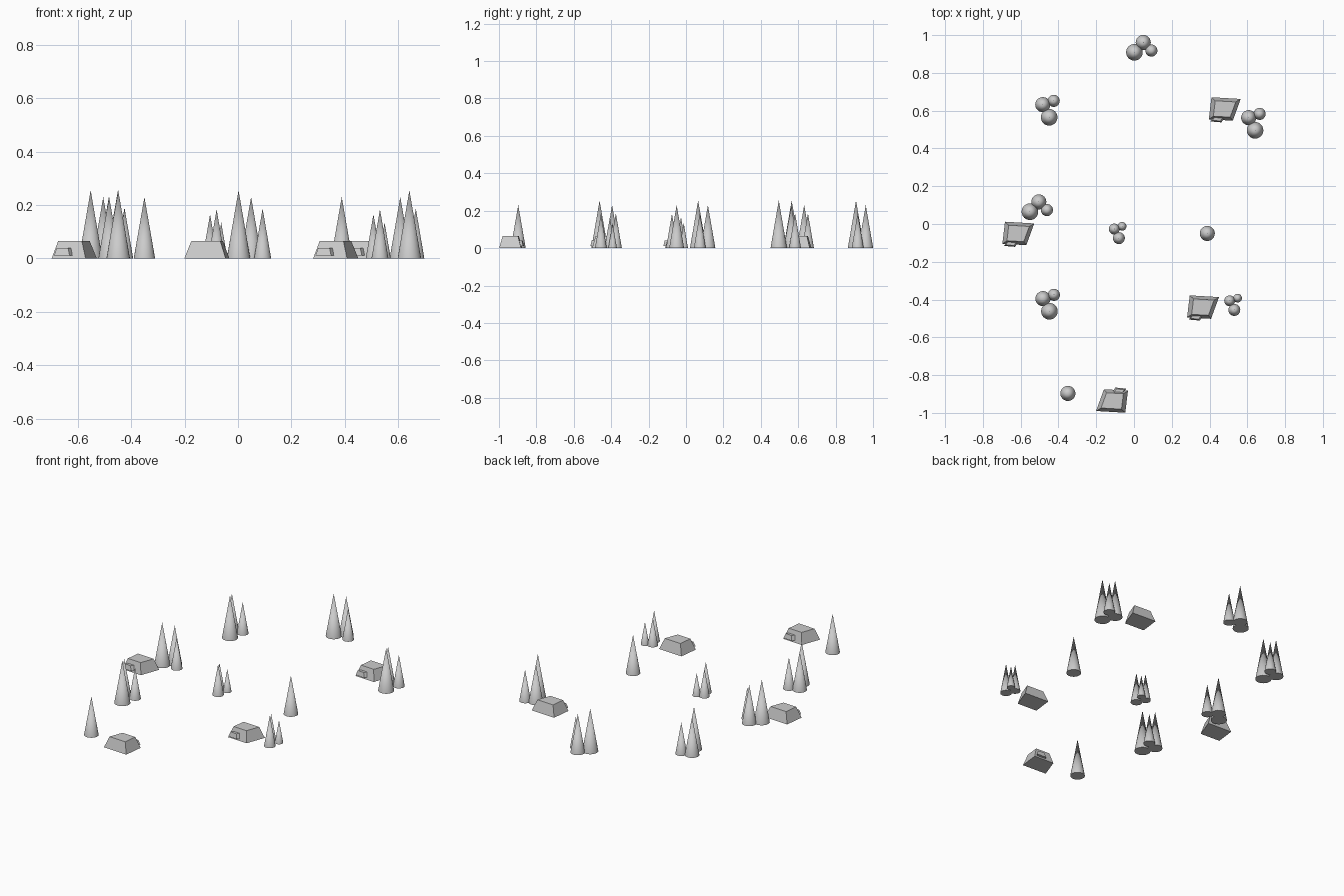
import bpy, bmesh, math
from mathutils import Vector, Matrix

if "Cube" in bpy.data.objects:
    bpy.data.objects.remove(bpy.data.objects["Cube"])


def tree(name, x, y, r, h):
    bpy.ops.mesh.primitive_cone_add(vertices=24, radius1=r, radius2=0, depth=h,
                                    location=(x, y, h / 2))
    bpy.context.object.name = name
    bpy.ops.object.shade_smooth_by_angle(angle=math.radians(40))


def loft(bm, lower, upper):
    # closed block between two four-point rings
    a = [bm.verts.new(p) for p in lower]
    b = [bm.verts.new(p) for p in upper]
    bm.faces.new(a[::-1])
    bm.faces.new(b)
    for i in range(4):
        j = (i + 1) % 4
        bm.faces.new((a[i], a[j], b[j], b[i]))


def hut(name, x, y, turn=0):
    bm = bmesh.new()
    # skewed body tapering to a flat roof
    base = [(-.081, -.055), (.046, -.062), (.088, .053), (-.067, .062)]
    loft(bm, [(px, py, 0) for px, py in base],
         [(px * .7, py * .7, .065) for px, py in base])
    # projecting doorway on the sloping front
    front = [Vector(p) for p in ((-.072, -.066, .012), (-.014, -.071, .012),
                                 (-.020, -.064, .040), (-.062, -.060, .040))]
    loft(bm, front, [p + Vector((.018, .026, 0)) for p in front])
    bmesh.ops.recalc_face_normals(bm, faces=bm.faces)
    bm.transform(Matrix.Translation((x, y, 0)) @ Matrix.Rotation(turn, 4, 'Z'))
    me = bpy.data.meshes.new(name)
    bm.to_mesh(me)
    bm.free()
    bpy.context.collection.objects.link(bpy.data.objects.new(name, me))


SIZES = [(.044, .255), (.04, .23), (.032, .187)]   # large, medium, small tree
# two group layouts: offsets from the large tree
WIDE = [(0, 0), (.047, .052), (.09, .009)]
TALL = [(0, 0), (-.034, .067), (.024, .087)]

# tree groups: position of large tree, layout, scale
groups = [(.002, .909, WIDE, 1), (-.551, .065, WIDE, 1),
          (-.449, .565, TALL, 1), (.641, .496, TALL, 1),
          (-.448, -.462, TALL, 1),
          (-.080, -.075, TALL, .72), (.531, -.455, TALL, .72)]
for g, (x, y, layout, s) in enumerate(groups):
    for k, ((dx, dy), (r, h)) in enumerate(zip(layout, SIZES)):
        tree(f"tree_{g}_{k}", x + dx * s, y + dy * s, r * s, h * s)

# lone trees
for k, (x, y) in enumerate([(.388, -.05), (-.35, -.897)]):
    tree(f"lone_tree_{k}", x, y, .04, .23)

# huts, the rear-facing one turned round
for k, (x, y, t) in enumerate([(-.616, -.05, 0), (.477, .609, 0),
                               (.362, -.44, 0), (-.113, -.937, math.pi)]):
    hut(f"hut_{k}", x, y, t)
